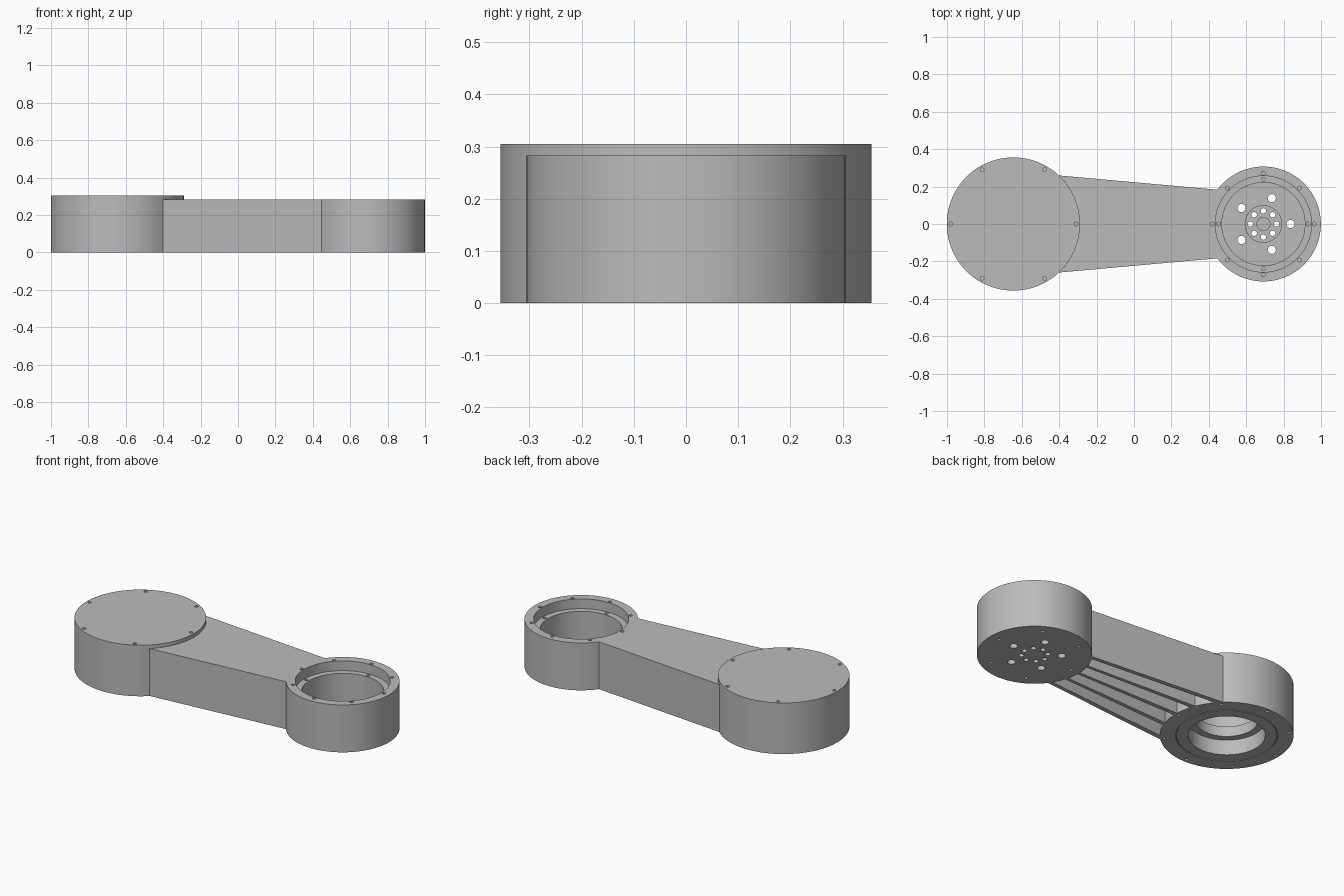
import bpy, bmesh, math

if "Cube" in bpy.data.objects:
    bpy.data.objects.remove(bpy.data.objects["Cube"])

BIG_X, BIG_R = -0.645, 0.356      # closed joint housing
CUP_X, CUP_R = 0.692, 0.307       # open joint cup
ARM_TOP, LID_TOP = 0.283, 0.305

grey = bpy.data.materials.new("machined grey")
grey.diffuse_color = (0.5, 0.5, 0.5, 1)
grey.use_nodes = True
grey.node_tree.nodes["Principled BSDF"].inputs["Base Color"].default_value = grey.diffuse_color


def make(name, bm, x=0.0):
    bmesh.ops.recalc_face_normals(bm, faces=bm.faces[:])
    me = bpy.data.meshes.new(name)
    bm.to_mesh(me)
    bm.free()
    me.materials.append(grey)
    ob = bpy.data.objects.new(name, me)
    ob.location.x = x
    bpy.context.collection.objects.link(ob)
    return ob


def lathe(name, profile, x, steps=96):
    """Revolve an (r, z) profile about the vertical axis at x."""
    bm = bmesh.new()
    vs = [bm.verts.new((r, 0, z)) for r, z in profile]
    es = [bm.edges.new(p) for p in zip(vs, vs[1:])]
    bmesh.ops.spin(bm, geom=vs + es, cent=(0, 0, 0), axis=(0, 0, 1),
                   angle=math.tau, steps=steps, use_duplicate=False)
    bmesh.ops.remove_doubles(bm, verts=bm.verts[:], dist=1e-5)
    return make(name, bm, x)


def prism(name, outline, z0, z1):
    """Extrude a plan outline between two heights."""
    bm = bmesh.new()
    f = bm.faces.new([bm.verts.new((x, y, z0)) for x, y in outline])
    ext = bmesh.ops.extrude_face_region(bm, geom=[f])["geom"]
    for v in ext:
        if isinstance(v, bmesh.types.BMVert):
            v.co.z = z1
    return make(name, bm)


def drill(ob, rings):
    """Cut rings of holes: (count, pitch radius, hole radius, z0, z1)."""
    bm = bmesh.new()
    for n, pitch, r, z0, z1 in rings:
        for i in range(n):
            a = math.tau * i / n
            new = bmesh.ops.create_cone(bm, cap_ends=True, segments=16,
                                        radius1=r, radius2=r, depth=z1 - z0)["verts"]
            bmesh.ops.translate(bm, verts=new, vec=(
                pitch * math.cos(a), pitch * math.sin(a), (z0 + z1) / 2))
    cutter = make("hole_cutter", bm, ob.location.x)
    cutter.hide_render = True
    bpy.context.view_layer.update()
    mod = ob.modifiers.new("holes", 'BOOLEAN')
    mod.operation, mod.solver, mod.object = 'DIFFERENCE', 'EXACT', cutter
    dg = bpy.context.evaluated_depsgraph_get()
    me = bpy.data.meshes.new_from_object(ob.evaluated_get(dg))
    ob.modifiers.clear()
    ob.data = me
    bpy.data.objects.remove(cutter)


# Closed housing: flat lid on top, stepped bore and fine groove underneath
housing = lathe("closed_joint_housing", [
    (0, LID_TOP), (BIG_R, LID_TOP), (BIG_R, 0),
    (0.272, 0), (0.272, 0.004), (0.268, 0.004), (0.268, 0),
    (0.205, 0), (0.205, 0.09), (0.165, 0.09), (0.165, 0.15),
    (0.205, 0.15), (0.205, 0.255), (0, 0.255)], BIG_X)
drill(housing, [(6, 0.335, 0.01, 0.28, 0.32), (8, 0.335, 0.009, -0.02, 0.03)])

# Open cup: stepped rim, bearing ledge, floor with raised hub
cup = lathe("open_joint_cup", [
    (0, 0), (CUP_R, 0), (CUP_R, ARM_TOP), (0.257, ARM_TOP), (0.257, 0.225),
    (0.222, 0.225), (0.222, 0.045), (0.1, 0.045), (0.1, 0.06),
    (0.035, 0.06), (0.035, 0.05), (0, 0.05)], CUP_X)
drill(cup, [(8, 0.272, 0.01, 0.25, 0.3), (4, 0.24, 0.01, 0.2, 0.24),
            (5, 0.145, 0.022, -0.02, 0.1), (8, 0.07, 0.0145, -0.02, 0.1),
            (6, 0.25, 0.009, -0.02, 0.02)])

# Arm plan: tapered, with ends curved to sit inside the joint walls
Y_BIG, Y_CUP = 0.26, 0.183


def big_end(t):
    y = t * Y_BIG
    return (BIG_X + math.sqrt((BIG_R - 0.004) ** 2 - y * y), y)


def cup_end(t):
    y = t * Y_CUP
    return (CUP_X - math.sqrt((CUP_R - 0.004) ** 2 - y * y), y)


def strip(name, t0, t1, z0, z1, n):
    ts = [t0 + (t1 - t0) * i / n for i in range(n + 1)]
    return prism(name, [big_end(t) for t in ts] + [cup_end(t) for t in reversed(ts)], z0, z1)


strip("arm_top_plate", -1, 1, 0.255, ARM_TOP, 24)

# Side walls and stiffening ribs, open underneath
strip("arm_wall_front", -1, -0.88, 0, 0.256, 2)
strip("arm_wall_back", 0.88, 1, 0, 0.256, 2)
for i, t in enumerate((-0.46, 0, 0.46)):
    strip(f"arm_rib_{i + 1}", t - 0.05, t + 0.05, 0, 0.256, 2)

# Smooth curved walls, keep machined edges sharp
for ob in bpy.context.scene.objects:
    ob.select_set(True)
    bpy.context.view_layer.objects.active = ob
bpy.ops.object.shade_smooth_by_angle(angle=math.radians(30))
